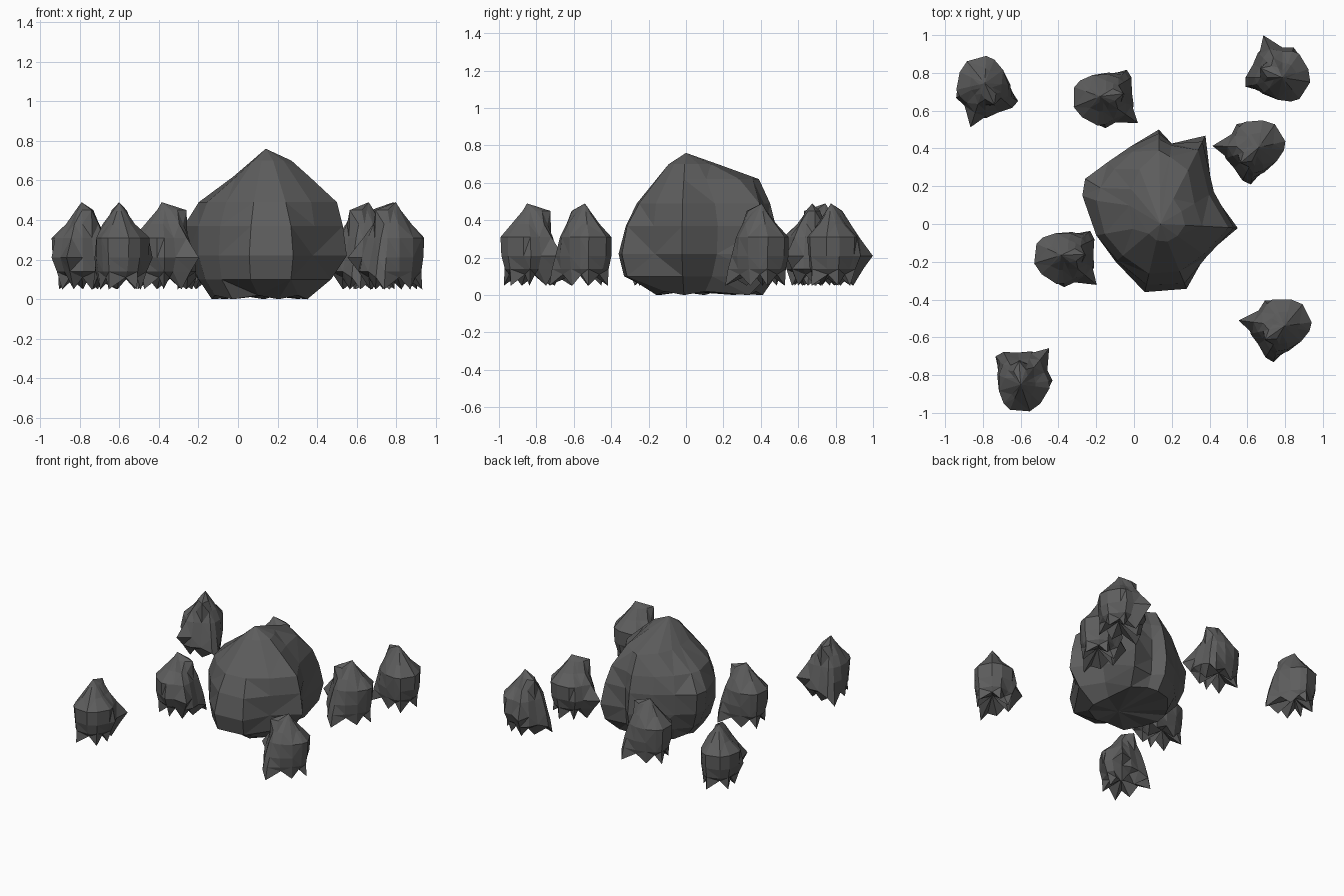
import bpy, bmesh, math

grey = bpy.data.materials.new("dark stone grey")
grey.diffuse_color = (0.11, 0.11, 0.11, 1)


def rock_mesh(name, levels, columns, top, base, notch=0.0):
    """Rock from columns (angle, radius per level), a peak and an underside point.
    notch lifts every second foot vertex to give a jagged underside."""
    bm = bmesh.new()
    rings = []
    for k, z in enumerate(levels):
        ring = []
        for i, col in enumerate(columns):
            a = math.radians(col[0])
            r = col[k + 1]
            lift = notch if (k == 0 and i % 2) else 0
            ring.append(bm.verts.new((r * math.cos(a), r * math.sin(a), z + lift)))
        rings.append(ring)
    n = len(columns)
    for lo, hi in zip(rings, rings[1:]):
        for i in range(n):
            j = (i + 1) % n
            bm.faces.new((lo[i], lo[j], hi[j], hi[i]))
    peak = bm.verts.new((0, 0, top))
    under = bm.verts.new((0, 0, base))
    for i in range(n):
        j = (i + 1) % n
        bm.faces.new((rings[-1][i], rings[-1][j], peak))
        bm.faces.new((rings[0][j], rings[0][i], under))
    bmesh.ops.recalc_face_normals(bm, faces=bm.faces)
    # merge nearly coplanar faces into larger facets
    bmesh.ops.triangulate(bm, faces=bm.faces)
    bmesh.ops.dissolve_limit(bm, angle_limit=math.radians(7),
                             verts=bm.verts, edges=bm.edges)
    bmesh.ops.triangulate(bm, faces=[f for f in bm.faces if len(f.verts) > 4])
    me = bpy.data.meshes.new(name)
    bm.to_mesh(me)
    bm.free()
    me.materials.append(grey)
    return me


def place(name, me, x, y, angle=0):
    ob = bpy.data.objects.new(name, me)
    ob.location = (x, y, 0)
    ob.rotation_euler.z = math.radians(angle)
    bpy.context.collection.objects.link(ob)


# large central boulder
boulder = rock_mesh("boulder", (0.0, 0.10, 0.22, 0.37, 0.49, 0.62, 0.70), [
    (-3, .21, .33, .41, .39, .36, .22, .13),
    (31, .20, .27, .32, .33, .30, .21, .13),
    (63, .38, .49, .525, .49, .44, .32, .15),
    (82, .38, .42, .43, .43, .42, .36, .17),
    (91, .41, .48, .50, .48, .45, .39, .17),
    (111, .38, .43, .44, .44, .41, .31, .14),
    (130, .34, .39, .425, .43, .38, .24, .11),
    (149, .32, .40, .45, .465, .37, .19, .09),
    (160, .29, .36, .42, .44, .36, .17, .08),
    (190, .26, .31, .345, .345, .30, .15, .07),
    (220, .22, .29, .31, .30, .26, .14, .08),
    (257, .17, .34, .37, .33, .27, .15, .09),
    (292, .17, .34, .37, .34, .27, .16, .10),
    (325, .20, .28, .29, .30, .28, .18, .11)], 0.76, 0.02, 0.02)
place("large_boulder", boulder, 0.14, 0.0)

# small jagged rock: spike pointing to local +x, low corner near local +y
small = rock_mesh("small_rock", (0.05, 0.14, 0.21, 0.31, 0.38, 0.45), [
    (0, .13, .19, .245, .165, .115, .06),
    (20, .14, .185, .175, .145, .115, .085),
    (42, .125, .17, .15, .13, .125, .125),
    (66, .195, .19, .175, .145, .115, .08),
    (80, .20, .185, .165, .14, .10, .045),
    (105, .12, .13, .135, .125, .09, .035),
    (144, .10, .11, .12, .12, .07, .025),
    (176, .10, .12, .13, .135, .07, .025),
    (195, .135, .13, .14, .145, .08, .025),
    (237, .10, .125, .145, .15, .08, .025),
    (264, .125, .13, .145, .145, .08, .025),
    (301, .09, .12, .15, .155, .08, .03),
    (315, .11, .14, .17, .15, .08, .03),
    (336, .09, .13, .16, .14, .08, .035)], 0.49, 0.14, 0.06)

# scattered copies: x, y, direction of the spike
for i, (x, y, a) in enumerate([
        (-.79, .745, 252), (-.18, .675, 325), (.785, .775, 114), (.66, .405, 178),
        (-.385, -.165, 320), (-.60, -.85, 52), (.797, -.54, 173)]):
    place(f"small_rock_{i + 1}", small, x, y, a)
